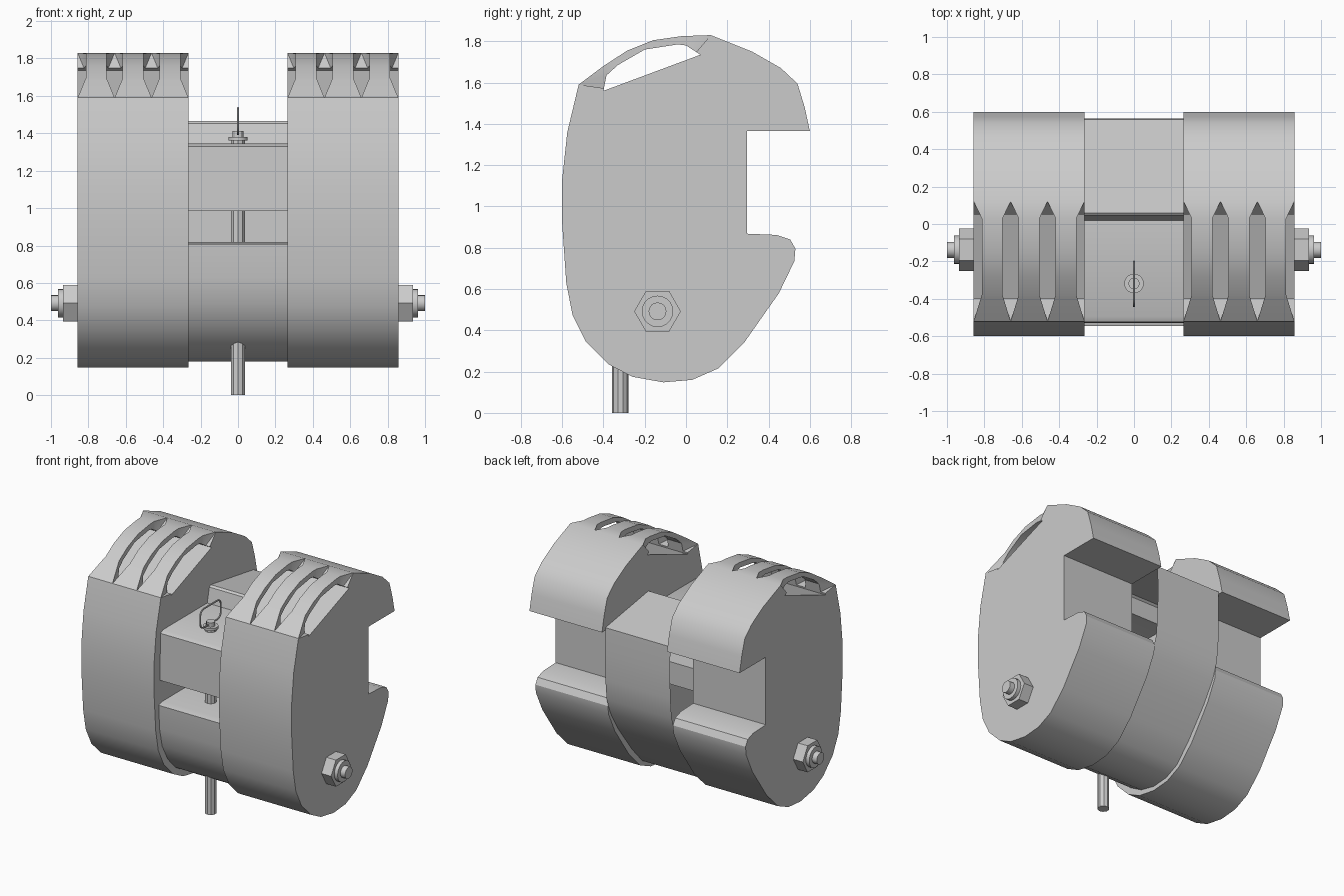
import bpy, bmesh, math
from mathutils import Matrix

cube = bpy.data.objects.get("Cube")
if cube:
    bpy.data.objects.remove(cube, do_unlink=True)

grey = bpy.data.materials.new("plain grey")
grey.use_nodes = True
grey.diffuse_color = (0.6, 0.6, 0.6, 1)
grey.node_tree.nodes["Principled BSDF"].inputs["Base Color"].default_value = (0.6, 0.6, 0.6, 1)


def finish(name, bm, smooth=True):
    bmesh.ops.recalc_face_normals(bm, faces=bm.faces)
    mesh = bpy.data.meshes.new(name)
    bm.to_mesh(mesh)
    bm.free()
    mesh.materials.append(grey)
    ob = bpy.data.objects.new(name, mesh)
    bpy.context.collection.objects.link(ob)
    if smooth:
        shade(ob)
    return ob


def select(ob):
    bpy.ops.object.select_all(action='DESELECT')
    ob.select_set(True)
    bpy.context.view_layer.objects.active = ob


def shade(ob):
    select(ob)
    bpy.ops.object.shade_smooth_by_angle(angle=math.radians(30))


def extrude_x(name, profile, x0, x1, caps=True, smooth=True):
    """Extrude a closed (y, z) profile along x."""
    bm = bmesh.new()
    a, b = [[bm.verts.new((x, y, z)) for y, z in profile] for x in (x0, x1)]
    n = len(profile)
    for i in range(n):
        j = (i + 1) % n
        bm.faces.new((a[i], a[j], b[j], b[i]))
    if caps:
        bm.faces.new(a[::-1])
        bm.faces.new(b)
    return finish(name, bm, smooth)


def cylinder(name, axis, start, end, radius, sides, centre, turn=0.0):
    """Cylinder from start to end along x or z, at the given cross position."""
    bm = bmesh.new()
    bmesh.ops.create_cone(bm, cap_ends=True, segments=sides, radius1=radius,
                          radius2=radius, depth=abs(end - start))
    bm.transform(Matrix.Rotation(turn, 4, 'Z'))
    mid = (start + end) / 2
    if axis == 'X':
        bm.transform(Matrix.Rotation(math.pi / 2, 4, 'Y'))
        bm.transform(Matrix.Translation((mid, *centre)))
    else:
        bm.transform(Matrix.Translation((*centre, mid)))
    return finish(name, bm)


def vent_cutter(x):
    """Spindle-shaped cutter that opens one slot in the top shell."""
    bm = bmesh.new()
    w = 0.043
    floor = [(x, -0.52, 1.59), (x + w, -0.38, 1.57), (x + w, 0.03, 1.725),
             (x, 0.12, 1.83), (x - w, 0.03, 1.725), (x - w, -0.38, 1.57)]
    low = [bm.verts.new(p) for p in floor]
    top = [bm.verts.new((p[0], p[1], 2)) for p in floor]
    for i in range(6):
        j = (i + 1) % 6
        bm.faces.new((low[i], low[j], top[j], top[i]))
    bm.faces.new(top)
    for ids in ((0, 1, 5), (1, 2, 4, 5), (2, 3, 4)):
        bm.faces.new([low[i] for i in ids])
    return finish("vent_cutter", bm, False)


def cut(ob, cutter):
    cutter.hide_render = True
    mod = ob.modifiers.new("cut", 'BOOLEAN')
    mod.operation = 'DIFFERENCE'
    mod.solver = 'EXACT'
    mod.object = cutter
    select(ob)
    bpy.ops.object.modifier_apply(modifier=mod.name)
    bpy.data.objects.remove(cutter, do_unlink=True)


# Side lobes: notched outline, crescent tunnel and tapered slots
lobe = [(.6, 1.365), (.575, 1.48), (.54, 1.595), (.46, 1.67), (.32, 1.75),
        (.12, 1.83), (-.02, 1.825), (-.16, 1.805), (-.285, 1.755), (-.4, 1.68),
        (-.52, 1.59), (-.575, 1.36), (-.6, 1.13), (-.6, .92), (-.58, .63),
        (-.55, .475), (-.485, .345), (-.375, .235), (-.26, .175), (-.11, .148),
        (.03, .16), (.155, .215), (.285, .345), (.45, .58), (.525, .735),
        (.53, .795), (.505, .84), (.44, .862), (.295, .868), (.295, 1.365)]
crescent = [(-.4, 1.56), (-.385, 1.635), (-.33, 1.685), (-.2, 1.76),
            (-.04, 1.785), (0, 1.78), (.07, 1.735)]
inner, outer = 0.265, 0.857
for side, s in (("left", 1), ("right", -1)):
    ob = extrude_x(side + "_lobe", lobe, s * inner, s * outer, smooth=False)
    cut(ob, extrude_x("tunnel_cutter", crescent, s * 0.2, s * 0.95, smooth=False))
    for i in range(4):
        cut(ob, vent_cutter(s * (inner + (outer - inner) * i / 3)))
    shade(ob)
    # Bolt end with hexagonal nut
    bolt = (-0.138, 0.492)
    cylinder(side + "_nut", 'X', s * 0.85, s * 0.935, 0.113, 6, bolt)
    cylinder(side + "_nut_collar", 'X', s * 0.93, s * 0.962, 0.076, 20, bolt)
    cylinder(side + "_bolt_end", 'X', s * 0.95, s, 0.043, 16, bolt)

# Middle band: open-sided sheet with a front shelf and a slot
band = [(.56, 1.385), (.06, 1.465), (.045, 1.453), (.02, 1.345), (-.495, 1.345),
        (-.525, 1.33), (-.53, .985), (.05, .985), (.05, .82), (-.5, .82),
        (-.545, .807), (-.535, .63), (-.505, .49), (-.44, .37), (-.35, .275),
        (-.24, .21), (-.11, .18), (.02, .19), (.13, .24), (.25, .37),
        (.41, .58), (.5, .73), (.545, .85), (.56, 1), (.565, 1.2)]
extrude_x("middle_band", band, -inner, inner, caps=False)

# Upright pin with washer and head
pin = (0, -0.318)
cylinder("pin", 'Z', 0, 1.38, 0.04, 10, pin)
cylinder("pin_washer", 'Z', 1.362, 1.38, 0.052, 20, pin)
cylinder("pin_head", 'Z', 1.375, 1.412, 0.03, 12, pin)

# Wire pull loop: rounded rectangle swept with a thin round section
bm = bmesh.new()
path = []
for k, (cy, cz) in enumerate(((-.24, 1.495), (-.4, 1.495), (-.4, 1.435), (-.24, 1.435))):
    for t in range(5):
        a = math.pi / 2 * (k + t / 4)
        path.append((cy, cz, math.cos(a), math.sin(a)))
rings = []
for cy, cz, c, d in path:
    ring = []
    for i in range(8):
        b = math.tau * i / 8
        r = 0.039 + 0.006 * math.cos(b)
        ring.append(bm.verts.new((0.006 * math.sin(b), cy + r * c, cz + r * d)))
    rings.append(ring)
for i, ring in enumerate(rings):
    nxt = rings[(i + 1) % len(rings)]
    for j in range(8):
        k = (j + 1) % 8
        bm.faces.new((ring[j], ring[k], nxt[k], nxt[j]))
finish("pull_loop", bm)
